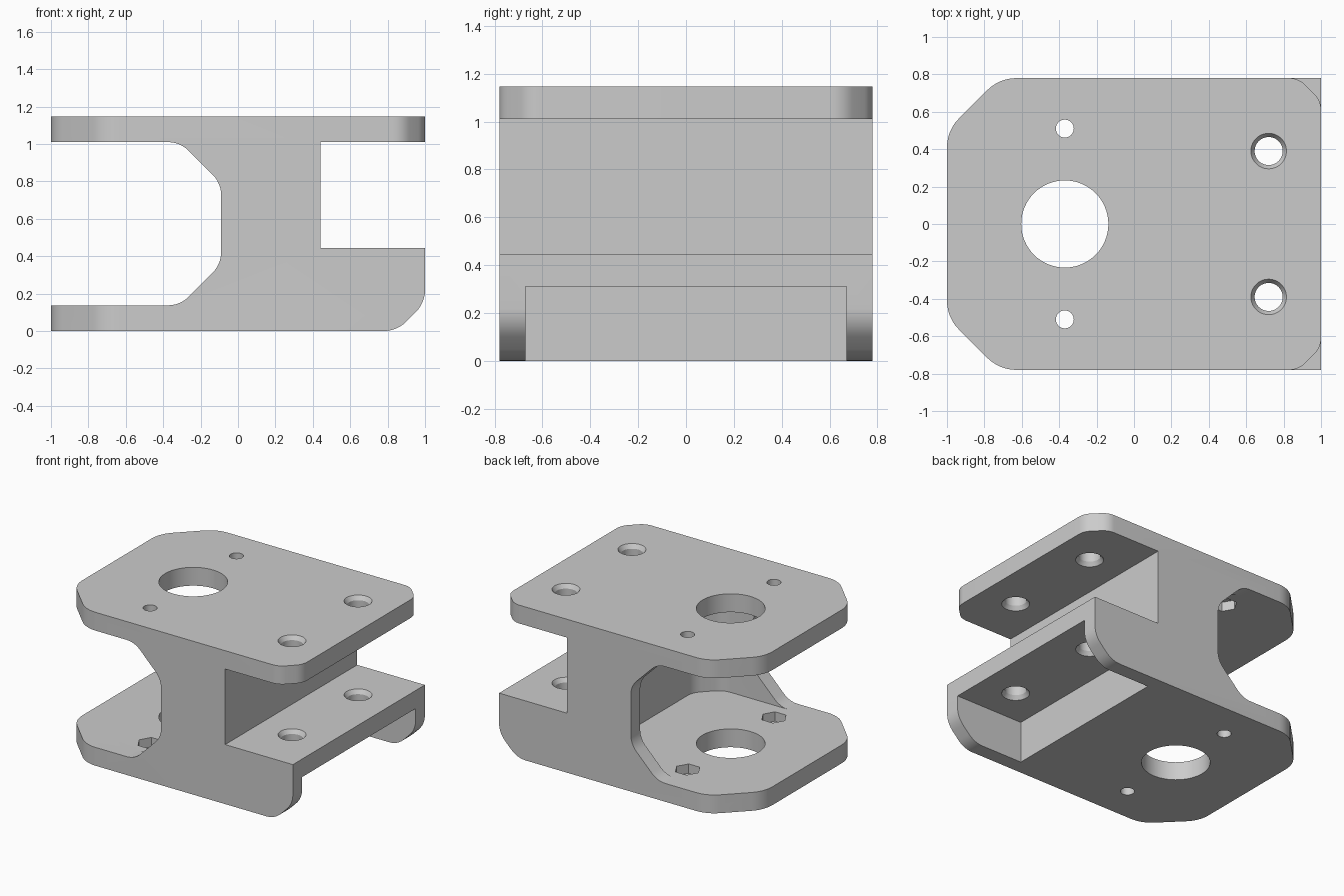
import bpy, bmesh, math
from mathutils import Vector

cube = bpy.data.objects.get("Cube")
if cube:
    bpy.data.objects.remove(cube, do_unlink=True)

# Main dimensions
W, H, T = 0.78, 1.147, 0.137      # half width, height, plate thickness
TOP = H - T                       # underside of the top plate
INNER = 0.67                      # inside of the side walls
WEB = 0.44                        # face of the web beside the slot
SHELF, RECESS = 0.445, 0.31       # top and underside of the lower shelf
MOTOR_X, SCREW_X = -0.37, 0.72

grey = bpy.data.materials.new("plain grey")
grey.use_nodes = True
colour = (0.6, 0.6, 0.6, 1)
grey.diffuse_color = colour
grey.node_tree.nodes["Principled BSDF"].inputs["Base Color"].default_value = colour


def soft_chamfer(corner, d_in, d_out, c, t, steps=6):
    """45 degree chamfer of size c whose two ends are blended over length t."""
    p, a, b = Vector(corner), Vector(d_in), Vector(d_out)
    along = (b - a).normalized()
    pts = []
    for v, u1, u2 in ((p + a * c, a, along), (p + b * c, -along, b)):
        # circular blend between the two straight lines at v
        s, e = v + u1 * t, v + u2 * t
        bis = (u1 + u2).normalized()
        r = t / math.tan(math.pi / 8)
        centre = v + bis * math.hypot(r, t)
        for i in range(steps + 1):
            q = s.lerp(e, i / steps) - centre
            if 0 < i < steps:
                ang = (i / steps - 0.5) * math.pi / 4
                side = (e - s).normalized()
                q = (-bis * math.cos(ang) + side * math.sin(ang)) * r
            pts.append(centre + q)
    return pts


def finish(bm, name):
    bmesh.ops.recalc_face_normals(bm, faces=bm.faces)
    mesh = bpy.data.meshes.new(name)
    bm.to_mesh(mesh)
    bm.free()
    ob = bpy.data.objects.new(name, mesh)
    bpy.context.collection.objects.link(ob)
    mesh.materials.append(grey)
    return ob


def prism(name, pts, lo, hi, axis="z"):
    """Extrude a flat outline along z, or an x-z outline along y."""
    bm = bmesh.new()
    place = (lambda p, d: (p[0], p[1], d)) if axis == "z" else (lambda p, d: (p[0], d, p[1]))
    low = [bm.verts.new(place(p, lo)) for p in pts]
    high = [bm.verts.new(place(p, hi)) for p in pts]
    bm.faces.new(low)
    bm.faces.new(high)
    n = len(pts)
    for i in range(n):
        j = (i + 1) % n
        bm.faces.new((low[i], low[j], high[j], high[i]))
    return finish(bm, name)


def lathe(name, x, y, profile, sides=48):
    """Solid of revolution from (radius, height) pairs."""
    bm = bmesh.new()
    turn = [2 * math.pi * k / sides for k in range(sides)]
    rings = [[bm.verts.new((x + r * math.cos(a), y + r * math.sin(a), z)) for a in turn]
             for r, z in profile]
    for lower, upper in zip(rings, rings[1:]):
        for k in range(sides):
            m = (k + 1) % sides
            bm.faces.new((lower[k], lower[m], upper[m], upper[k]))
    bm.faces.new(rings[0])
    bm.faces.new(rings[-1])
    return finish(bm, name)


# Body: side profile extruded across the width
L, R, U, D = (-1, 0), (1, 0), (0, 1), (0, -1)
profile = [(-1, 0)]
profile += soft_chamfer((1, 0), L, U, 0.15, 0.07)
profile += [(1, SHELF), (WEB, SHELF), (WEB, TOP), (1, TOP), (1, H), (-1, H), (-1, TOP)]
profile += soft_chamfer((-0.09, TOP), L, D, 0.22, 0.065)
profile += soft_chamfer((-0.09, T), U, L, 0.22, 0.065)
profile += [(-1, T)]
body = prism("motor_bracket", profile, -W, W, "y")

cutters = []

# Motor pocket with chamfered rear corners
pocket = [(-1.2, -INNER)]
pocket += soft_chamfer((0.31, -INNER), L, U, 0.15, 0.06)
pocket += soft_chamfer((0.31, INNER), D, L, 0.15, 0.06)
pocket += [(-1.2, INNER)]
cutters.append(prism("pocket_cutter", pocket, T, TOP))

# Recess under the lower shelf
cutters.append(prism("recess_cutter", [(WEB, -INNER), (1.2, -INNER), (1.2, INNER), (WEB, INNER)],
                     -0.1, RECESS))

for s in (-1, 1):
    # Plate corners: both plates at the motor end, top plate at the other
    for x, c, t, lo in ((-1, 0.28, 0.09, -0.1), (1, 0.12, 0.05, 0.8)):
        corner = soft_chamfer((x, s * W), (-x, 0), (0, -s), c, t)
        outside = [(x * 1.2, corner[-1].y), (x * 1.2, s), (corner[0].x, s)]
        cutters.append(prism("corner_cutter", corner + outside, lo, 1.3))

    # Small bolt holes with hexagonal nut seats on the inner faces
    y = s * 0.51
    cutters.append(lathe("bolt_cutter", MOTOR_X, y, [(0.048, -0.1), (0.048, 1.3)], 32))
    for lo, hi in ((T - 0.07, T + 0.1), (TOP - 0.1, TOP + 0.07)):
        cutters.append(lathe("nut_cutter", MOTOR_X, y, [(0.09, lo), (0.09, hi)], 6))

    # Screw holes, countersunk on both faces of each plate
    for lo, hi in ((RECESS, SHELF), (TOP, H)):
        flare = [(0.115, lo - 0.03), (0.075, lo + 0.03), (0.075, hi - 0.03), (0.115, hi + 0.03)]
        cutters.append(lathe("screw_cutter", SCREW_X, s * 0.39, flare))

# Large shaft opening through both plates
cutters.append(lathe("shaft_cutter", MOTOR_X, 0, [(0.233, -0.1), (0.233, 1.3)], 64))

# Apply every cut
bpy.ops.object.select_all(action="DESELECT")
bpy.context.view_layer.objects.active = body
body.select_set(True)
for cutter in cutters:
    cutter.hide_render = True
    mod = body.modifiers.new("cut", "BOOLEAN")
    mod.operation = "DIFFERENCE"
    mod.solver = "EXACT"
    mod.object = cutter
    bpy.ops.object.modifier_apply(modifier=mod.name)
    bpy.data.objects.remove(cutter, do_unlink=True)

bpy.ops.object.shade_smooth_by_angle(angle=math.radians(25))
